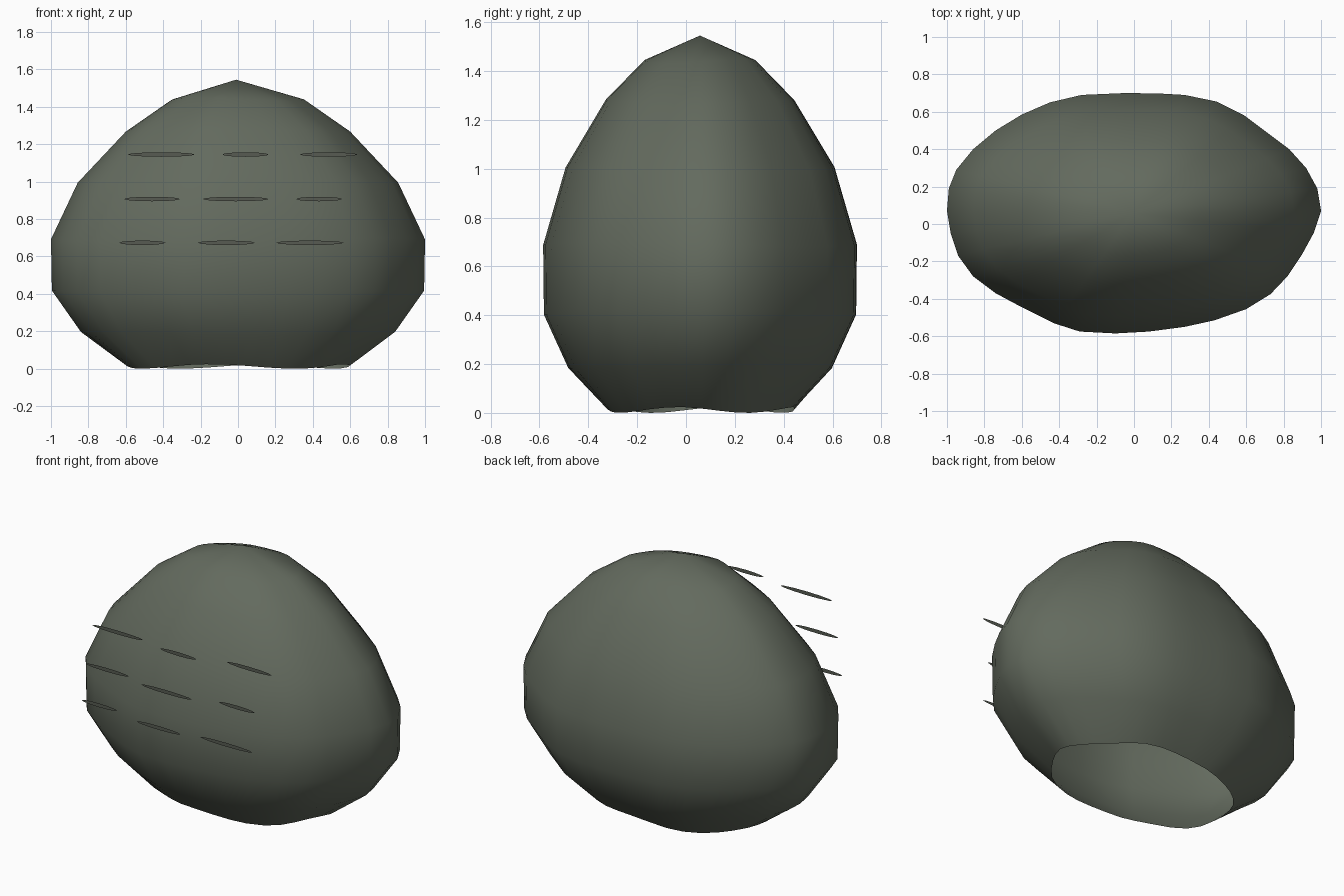
import bpy, bmesh, math

if "Cube" in bpy.data.objects:
    bpy.data.objects.remove(bpy.data.objects["Cube"])


def material(name, rgb):
    m = bpy.data.materials.new(name)
    m.diffuse_color = (*rgb, 1)
    m.use_nodes = True
    m.node_tree.nodes["Principled BSDF"].inputs["Base Color"].default_value = m.diffuse_color
    return m


def finish(bm, name, mat, smooth):
    me = bpy.data.meshes.new(name)
    bm.to_mesh(me)
    bm.free()
    me.materials.append(mat)
    for p in me.polygons:
        p.use_smooth = smooth
    ob = bpy.data.objects.new(name, me)
    bpy.context.scene.collection.objects.link(ob)
    return ob


stone = material("mossy grey stone", (0.125, 0.145, 0.112))
groove = material("dark groove", (0.095, 0.105, 0.085))

# Widest cross-section of the boulder, counter-clockwise seen from above
outline = [(1, .07), (.98, .19), (.92, .30), (.83, .40), (.71, .49), (.59, .58),
           (.44, .655), (.27, .69), (.13, .698), (-.05, .70), (-.28, .69), (-.45, .65),
           (-.60, .585), (-.74, .50), (-.86, .40), (-.95, .29), (-.99, .19), (-1, .07),
           (-.98, -.05), (-.94, -.17), (-.86, -.28), (-.74, -.37), (-.60, -.445),
           (-.43, -.53), (-.29, -.575), (-.10, -.585), (.08, -.575), (.27, -.55),
           (.43, -.515), (.60, -.455), (.73, -.375), (.82, -.28), (.90, -.16), (.96, -.05)]
# Side profile as (scale, height)
profile = [(.60, .012), (.84, .19), (.995, .41), (1, .69), (.857, 1.0), (.60, 1.275), (.355, 1.44)]
CY = .057

# Boulder: scaled rings closed by an apex, hollow underneath
bm = bmesh.new()
rings = []
for k, (s, z) in enumerate(profile):
    ring = []
    for x, y in outline:
        a = math.atan2((y - CY) / .64, x)
        wave = .012 * math.cos(4 * a + 1) if k == 0 else .008 * math.sin(2 * a + k)
        ring.append(bm.verts.new((x * s, CY + (y - CY) * s, z + wave)))
    rings.append(ring)
n = len(outline)
for lo, hi in zip(rings, rings[1:]):
    for i in range(n):
        j = (i + 1) % n
        bm.faces.new((lo[i], lo[j], hi[j], hi[i]))
apex = bm.verts.new((-.01, CY, 1.545))
for i in range(n):
    bm.faces.new((rings[-1][i], rings[-1][(i + 1) % n], apex))
finish(bm, "boulder", stone, True)

# Thin flat slits hovering just in front: x start, x end, y, z
slits = [(-.59, -.23, -.61, 1.145), (-.085, .165, -.65, 1.145), (.33, .64, -.58, 1.145),
         (-.61, -.31, -.64, .907), (-.19, .165, -.69, .907), (.31, .557, -.63, .907),
         (-.635, -.388, -.645, .673), (-.215, .09, -.70, .673), (.205, .565, -.665, .673)]
for k, (x0, x1, y, z) in enumerate(slits):
    bm = bmesh.new()
    c, r = (x0 + x1) / 2, (x1 - x0) / 2
    bm.faces.new([bm.verts.new((c + r * math.cos(t * math.pi / 6), y,
                                z + .012 * math.sin(t * math.pi / 6))) for t in range(12)])
    finish(bm, f"slit_{k + 1}", groove, False)
